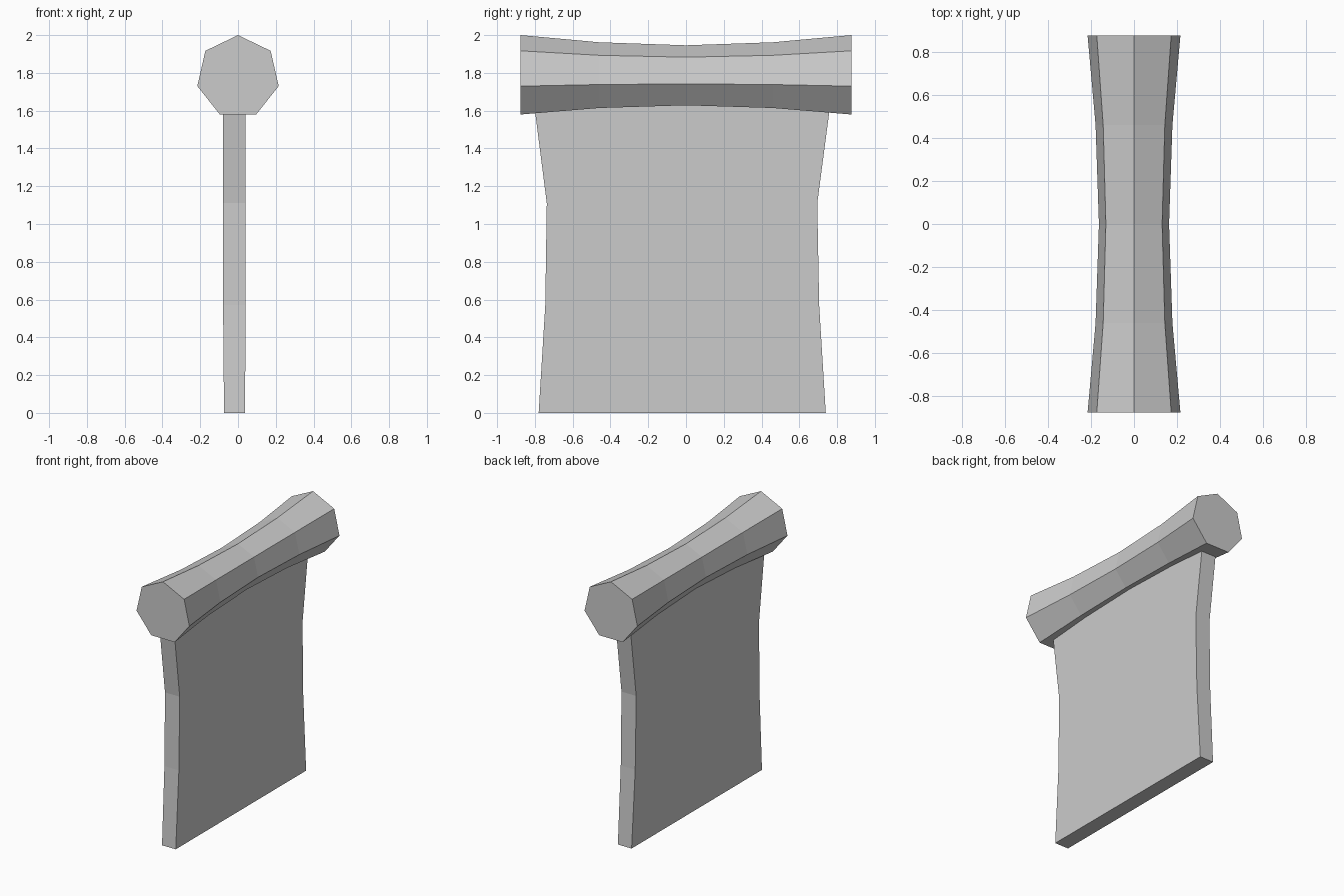
import bpy, bmesh, math

if "Cube" in bpy.data.objects:
    bpy.data.objects.remove(bpy.data.objects["Cube"])


def loft(name, rings):
    """Skin a list of closed rings of points and cap both ends."""
    bm = bmesh.new()
    loops = [[bm.verts.new(p) for p in ring] for ring in rings]
    n = len(loops[0])
    for a, b in zip(loops, loops[1:]):
        for i in range(n):
            j = (i + 1) % n
            bm.faces.new((a[i], a[j], b[j], b[i]))
    bm.faces.new(loops[0])
    bm.faces.new(loops[-1])
    bmesh.ops.recalc_face_normals(bm, faces=bm.faces)
    mesh = bpy.data.meshes.new(name)
    bm.to_mesh(mesh)
    bm.free()
    obj = bpy.data.objects.new(name, mesh)
    bpy.context.collection.objects.link(obj)
    return obj


# Seven-sided top bar, pinched at the middle
SIDES, BAR_Z = 7, 1.779


def bar_ring(y, r):
    angles = [2 * math.pi * i / SIDES for i in range(SIDES)]
    return [(r * math.sin(a), y, BAR_Z + r * math.cos(a)) for a in angles]


bar = [(-0.875, 0.221), (-0.46, 0.183), (0, 0.167), (0.46, 0.183), (0.875, 0.221)]
loft("top_bar", [bar_ring(y, r) for y, r in bar])


# Thin upright panel with a slight waist, its top sunk into the bar
def panel_ring(z, y0, y1, x0, x1):
    return [(x0, y0, z), (x1, y0, z), (x1, y1, z), (x0, y1, z)]


panel = [(0, -0.78, 0.74, -0.074, 0.038),
         (0.57, -0.745, 0.705, -0.079, 0.039),
         (1.11, -0.737, 0.695, -0.08, 0.04),
         (1.65, -0.806, 0.766, -0.08, 0.04)]
loft("upright_panel", [panel_ring(*row) for row in panel])
